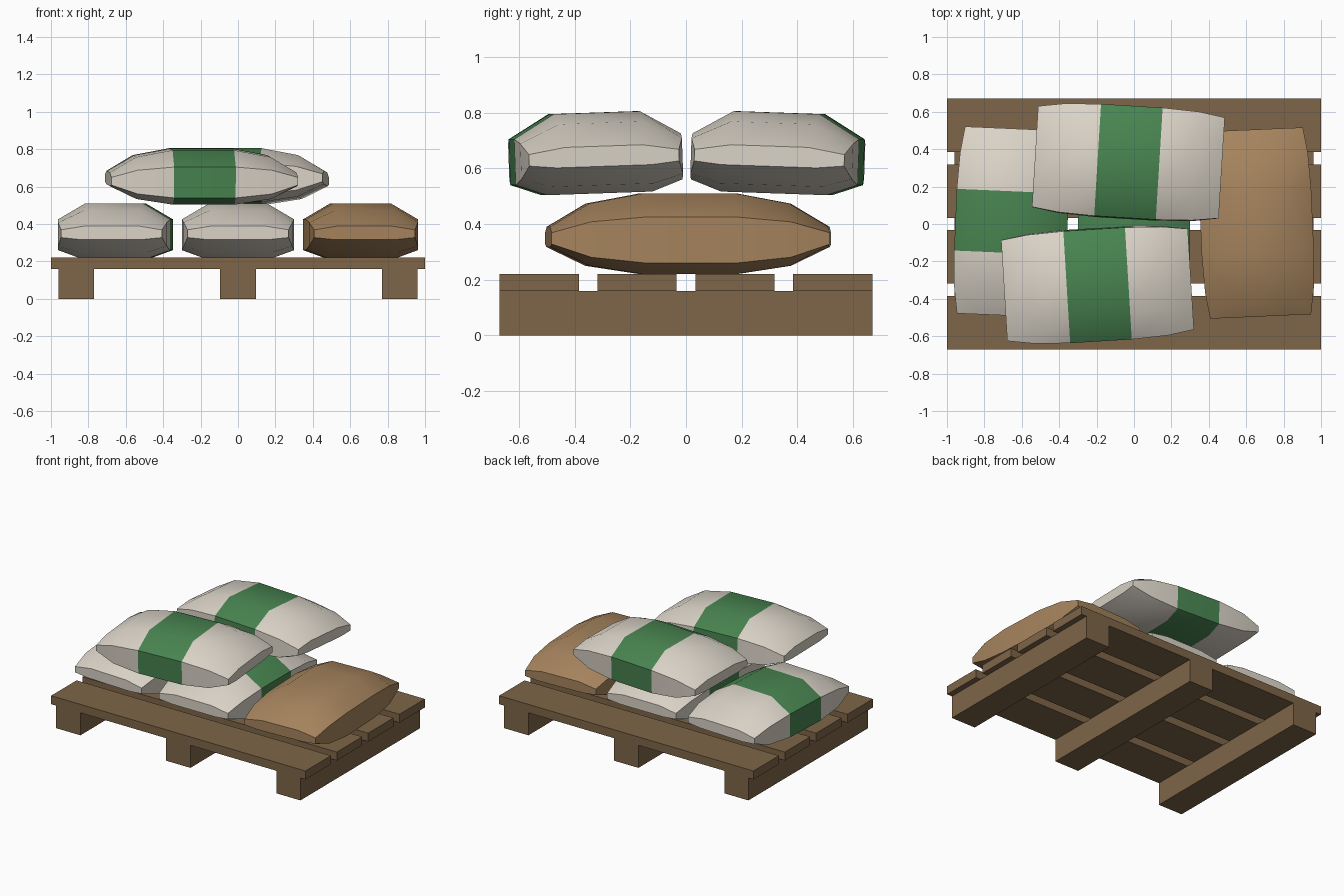
import bpy, bmesh
from math import radians

if "Cube" in bpy.data.objects:
    bpy.data.objects.remove(bpy.data.objects["Cube"])


def material(name, rgb):
    m = bpy.data.materials.new(name)
    m.diffuse_color = (*rgb, 1)
    m.use_nodes = True
    m.node_tree.nodes["Principled BSDF"].inputs["Base Color"].default_value = m.diffuse_color
    return m


WOOD = material("wood", (0.21, 0.13, 0.065))
BURLAP = material("burlap", (0.38, 0.23, 0.11))
CLOTH = material("pale_cloth", (0.70, 0.65, 0.57))
GREEN = material("green_stripe", (0.065, 0.23, 0.08))


def box(name, size, loc):
    bpy.ops.mesh.primitive_cube_add(size=1, location=loc)
    ob = bpy.context.object
    ob.name = name
    ob.scale = size
    bpy.ops.object.transform_apply(location=False, rotation=False, scale=True)
    ob.data.materials.append(WOOD)
    return ob


# Sack cross-section (across, up) and stations (along, width scale, height scale)
SECTION = [(-0.155, 0.16), (-0.30, 0.075), (-0.30, -0.09), (-0.19, -0.13),
           (0.19, -0.13), (0.30, -0.09), (0.30, 0.075), (0.155, 0.16)]
HALF = [(0.165, 1.0, 1.0), (0.36, 0.97, 0.77), (0.50, 0.90, 0.25)]
STATIONS = [(-a, w, h) for a, w, h in reversed(HALF)] + HALF


def sack(name, loc, yaw, roll=0, along_x=False, striped=True):
    bm = bmesh.new()
    rings = []
    for a, w, h in STATIONS:
        pts = [(x * w, a, z * h) for x, z in SECTION]
        if along_x:
            pts = [(y, -x, z) for x, y, z in pts]
        rings.append([bm.verts.new(p) for p in pts])
    n = len(SECTION)
    for k in range(len(rings) - 1):
        for i in range(n):
            j = (i + 1) % n
            f = bm.faces.new((rings[k][i], rings[k][j], rings[k + 1][j], rings[k + 1][i]))
            f.material_index = 1 if striped and k == 2 else 0
    bm.faces.new(rings[0])
    bm.faces.new(rings[-1])
    bmesh.ops.recalc_face_normals(bm, faces=bm.faces)
    me = bpy.data.meshes.new(name)
    bm.to_mesh(me)
    bm.free()
    me.materials.append(CLOTH if striped else BURLAP)
    if striped:
        me.materials.append(GREEN)
    ob = bpy.data.objects.new(name, me)
    bpy.context.collection.objects.link(ob)
    ob.location = loc
    ob.rotation_euler = (radians(roll), 0, radians(yaw))
    bpy.ops.object.select_all(action='DESELECT')
    ob.select_set(True)
    bpy.context.view_layer.objects.active = ob
    bpy.ops.object.shade_smooth_by_angle(angle=radians(35))
    return ob


# Pallet: three runners under four planks
for side, x in (("left", -0.865), ("middle", 0), ("right", 0.865)):
    box(f"pallet_runner_{side}", (0.19, 1.34, 0.16), (x, 0, 0.08))
for i in range(4):
    box(f"pallet_plank_{i + 1}", (2.0, 0.285, 0.06), (0, -0.5275 + i * 0.35167, 0.19))

# Lower layer of sacks
sack("lower_sack_left", (-0.655, 0.01, 0.35), -2.5)
sack("lower_sack_middle", (0, 0, 0.35), 0)
sack("lower_sack_right", (0.655, 0.005, 0.35), 2.5, striped=False)

# Upper layer, laid crosswise and leaning inward
sack("upper_sack_front", (-0.195, -0.325, 0.64), 3.5, roll=2, along_x=True)
sack("upper_sack_back", (-0.03, 0.33, 0.64), -3.5, roll=-2, along_x=True)
